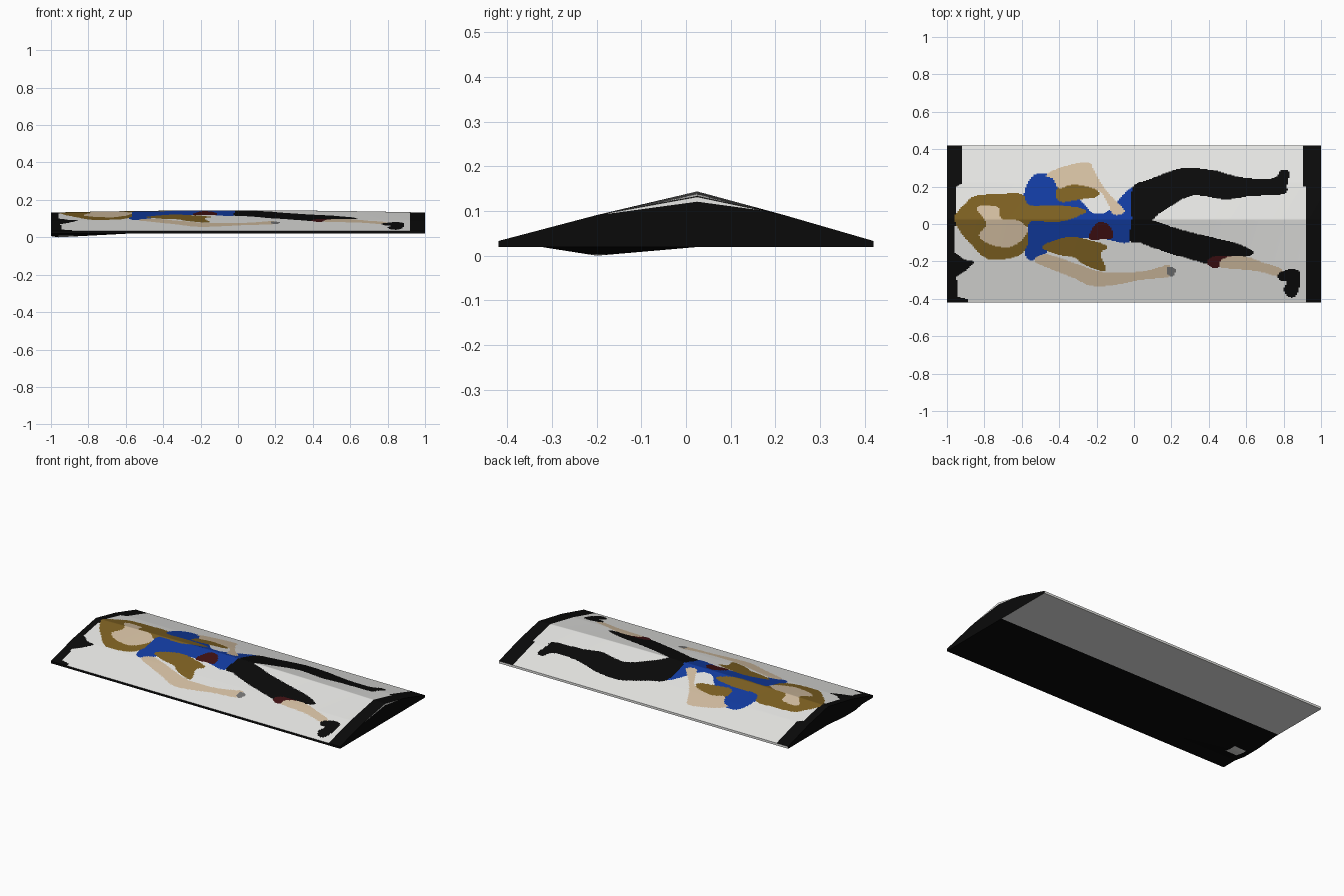
import bpy, bmesh, math
from mathutils.geometry import interpolate_bezier

if "Cube" in bpy.data.objects:
    bpy.data.objects.remove(bpy.data.objects["Cube"])

# ---------- flat colours ----------
COLOURS = {
    "white": (0.80, 0.80, 0.78), "black": (0.003, 0.003, 0.003),
    "brown": (0.21, 0.12, 0.016), "skin": (0.66, 0.52, 0.36),
    "blue": (0.006, 0.045, 0.36), "dark_red": (0.05, 0.005, 0.006),
    "grey": (0.18, 0.18, 0.18),
}
NAMES = list(COLOURS)
MATS = []
for name, rgb in COLOURS.items():
    m = bpy.data.materials.new(name)
    m.diffuse_color = (*rgb, 1)
    m.use_nodes = True
    m.node_tree.nodes["Principled BSDF"].inputs["Base Color"].default_value = m.diffuse_color
    MATS.append(m)

# ---------- outlines of the painted shapes, in hundredths, seen from above ----------
left_band = [(-101, 43), (-92, 43), (-92, 22), (-95, 20), (-96, -15), (-91, -19), (-85, -20),
             (-90, -25), (-95, -28), (-94, -39), (-89, -40), (-89, -43), (-101, -43)]
right_band = [(90, 43), (90, 20), (92, 20), (92, -43), (101, -43), (101, 43)]
shirt = [(-59, 15), (-55, 25), (-47, 27), (-40, 21), (-29, 13), (-22, 6), (-14, 7), (0, 20),
         (0, 0), (-3, -10), (-16, -8), (-34, -8), (-45, -14), (-52, -19), (-58, -17), (-57, 0)]
hair = [(-96, 4), (-90, 11), (-85, 15), (-72, 16), (-60, 16), (-56, 10), (-40, 10), (-25, 7),
        (-40, 1), (-56, 1), (-57, -11), (-62, -17), (-72, -19), (-80, -18), (-87, -11), (-93, -4)]
upper_lock = [(-41, 19), (-32, 21), (-21, 19), (-19, 15), (-29, 13), (-40, 12)]
lower_lock = [(-49, -12), (-36, -7), (-26, -8), (-14, -12), (-18, -16), (-15, -25),
              (-26, -22), (-32, -18), (-42, -16)]
face = [(-84, 9), (-73, 9), (-71, 3), (-62, 2), (-57, -4), (-65, -12), (-77, -11), (-83, -6), (-79, 0)]
bent_arm = [(-47, 26), (-40, 30), (-25, 33), (-21, 28), (-15, 18), (-5, 7), (-11, 5),
            (-14, 11), (-19, 18), (-32, 21), (-40, 19), (-43, 24)]
straight_arm = [(-53, -20), (-42, -25), (-32, -29), (-23, -33), (-13, -33), (3, -30), (19, -28),
                (19, -22), (14, -23), (6, -25), (-2, -26), (-15, -26), (-26, -23), (-37, -19), (-48, -16)]
hand_tip = [(18, -23), (22, -24), (21, -28), (18, -27)]
pouch = [(-24, -8), (-22, -2), (-18, 1), (-13, -1), (-11, -7), (-16, -8)]
back_leg = [(-1, 19), (9, 24), (19, 28), (27, 30), (41, 29), (57, 25), (70, 24), (76, 25), (79, 29),
            (83, 28), (82, 21), (80, 16), (62, 15), (49, 13), (38, 15), (30, 15), (22, 11),
            (14, 6), (9, 2), (0, -1)]
front_leg = [(0, 5), (10, 2), (25, -3), (41, -7), (54, -10), (63, -14), (62, -17), (49, -18),
             (43, -22), (38, -21), (27, -18), (14, -14), (3, -10), (-2, -9)]
knee = [(39, -20), (44, -17), (54, -18), (46, -23), (41, -23)]
shin = [(47, -19), (54, -17), (62, -18), (70, -21), (79, -24), (78, -28), (65, -25), (54, -24), (46, -23)]
shoe = [(77, -27), (83, -24), (88, -25), (89, -30), (87, -38), (83, -39), (80, -35), (82, -31), (78, -30)]


def smooth(points, n=5):
    """Closed Catmull-Rom curve through the points."""
    out, k = [], len(points)
    for i in range(k):
        p0, p1, p2, p3 = (points[(i + j) % k] for j in (-1, 0, 1, 2))
        h1 = (p1[0] + (p2[0] - p0[0]) / 6, p1[1] + (p2[1] - p0[1]) / 6)
        h2 = (p2[0] - (p3[0] - p1[0]) / 6, p2[1] - (p3[1] - p1[1]) / 6)
        out += [tuple(v[:2]) for v in interpolate_bezier((*p1, 0), (*h1, 0), (*h2, 0), (*p2, 0), n)[:-1]]
    return out


def inside(x, y, poly):
    hit = False
    for (ax, ay), (bx, by) in zip(poly, poly[-1:] + poly[:-1]):
        if (ay > y) != (by > y) and x < (bx - ax) * (y - ay) / (by - ay) + ax:
            hit = not hit
    return hit


# Painted layers, lowest first
LAYERS = []
for colour, pts, curved in [
        ("black", left_band, False), ("black", right_band, False),
        ("blue", shirt, True), ("brown", hair, True), ("skin", face, True),
        ("brown", upper_lock, True), ("skin", bent_arm, True),
        ("skin", straight_arm, True), ("brown", lower_lock, True), ("grey", hand_tip, True),
        ("dark_red", pouch, True), ("black", back_leg, True), ("black", front_leg, True),
        ("dark_red", knee, True), ("skin", shin, True), ("black", shoe, True)]:
    p = smooth(pts) if curved else pts
    box = (min(a for a, b in p), max(a for a, b in p), min(b for a, b in p), max(b for a, b in p))
    LAYERS.append((NAMES.index(colour), p, box))


def paint(x, y):
    x, y = x * 100, y * 100
    for index, poly, (x0, x1, y0, y1) in reversed(LAYERS):
        if x0 <= x <= x1 and y0 <= y <= y1 and inside(x, y, poly):
            return index
    return 0


# ---------- surfaces ----------
RIDGE_Y, HALF_Y = 0.025, 0.42


def top_z(x, y):
    """Shallow roof whose ridge sags a little toward both ends."""
    prof = [(-HALF_Y, 0.033), (-0.2, 0.091), (RIDGE_Y, 0.144 - 0.012 * x * x), (0.22, 0.091), (HALF_Y, 0.033)]
    for (a, za), (b, zb) in zip(prof, prof[1:]):
        if y <= b + 1e-6:
            return za + (zb - za) * (y - a) / (b - a)
    return prof[-1][1]


def bottom_z(x, y):
    """Flat underside with one small bump near the left end."""
    dx = (x + 0.96) / 0.36 if x > -0.96 else (-0.96 - x) / 0.12
    dy = (y + 0.2) / 0.22 if y > -0.2 else (-0.2 - y) / 0.12
    return 0.019 * min(1, max(dx, dy))


def grid(bm, nx, ny, height, colour, flip=False):
    xs = [-1 + 2 * i / nx for i in range(nx + 1)]
    ys = [-HALF_Y + 2 * HALF_Y * j / ny for j in range(ny + 1)]
    v = [[bm.verts.new((x, y, height(x, y))) for y in ys] for x in xs]
    for i in range(nx):
        for j in range(ny):
            q = [v[i][j], v[i + 1][j], v[i + 1][j + 1], v[i][j + 1]]
            f = bm.faces.new(q[::-1] if flip else q)
            f.material_index = colour((xs[i] + xs[i + 1]) / 2, (ys[j] + ys[j + 1]) / 2)
    return xs, ys


def finish(bm, name):
    me = bpy.data.meshes.new(name)
    bmesh.ops.remove_doubles(bm, verts=bm.verts, dist=1e-5)
    bm.to_mesh(me)
    bm.free()
    for m in MATS:
        me.materials.append(m)
    ob = bpy.data.objects.new(name, me)
    bpy.context.collection.objects.link(ob)
    bpy.context.view_layer.objects.active = ob
    ob.select_set(True)
    bpy.ops.object.shade_smooth_by_angle(angle=math.radians(35))
    ob.select_set(False)


# Painted top sheet
bm = bmesh.new()
grid(bm, 250, 168, top_z, paint)
finish(bm, "painted_top_sheet")


# Underside: black toward the front, white toward the back, white patch on the bump
def under(x, y):
    patch = -0.95 < x < -0.87 and -0.26 < y < -0.18
    return 0 if y > 0.05 or patch else 1


bm = bmesh.new()
xs, ys = grid(bm, 50, 168, bottom_z, under, flip=True)


def wall(a, b, lo, hi, index):
    f = bm.faces.new([bm.verts.new(c) for c in ((*a, lo(*a)), (*b, lo(*b)), (*b, hi(*b)), (*a, hi(*a)))])
    f.material_index = index


# Long thin edges: black in front, white behind
for a, b in zip(xs, xs[1:]):
    wall((a, -HALF_Y), (b, -HALF_Y), bottom_z, top_z, 1)
    wall((b, HALF_Y), (a, HALF_Y), bottom_z, top_z, 0)


# Ends: black, the right one with a pale strip under the ridge
def strip_z(x, y):
    return min(top_z(x, y), 0.121 - 0.136 * abs(y - RIDGE_Y))


for a, b in zip(ys, ys[1:]):
    wall((-1, b), (-1, a), bottom_z, top_z, 1)
    if abs((a + b) / 2 - RIDGE_Y) < 0.2:
        wall((1, a), (1, b), bottom_z, strip_z, 1)
        wall((1, a), (1, b), strip_z, top_z, 0)
    else:
        wall((1, a), (1, b), bottom_z, top_z, 1)
finish(bm, "underside_and_edges")
